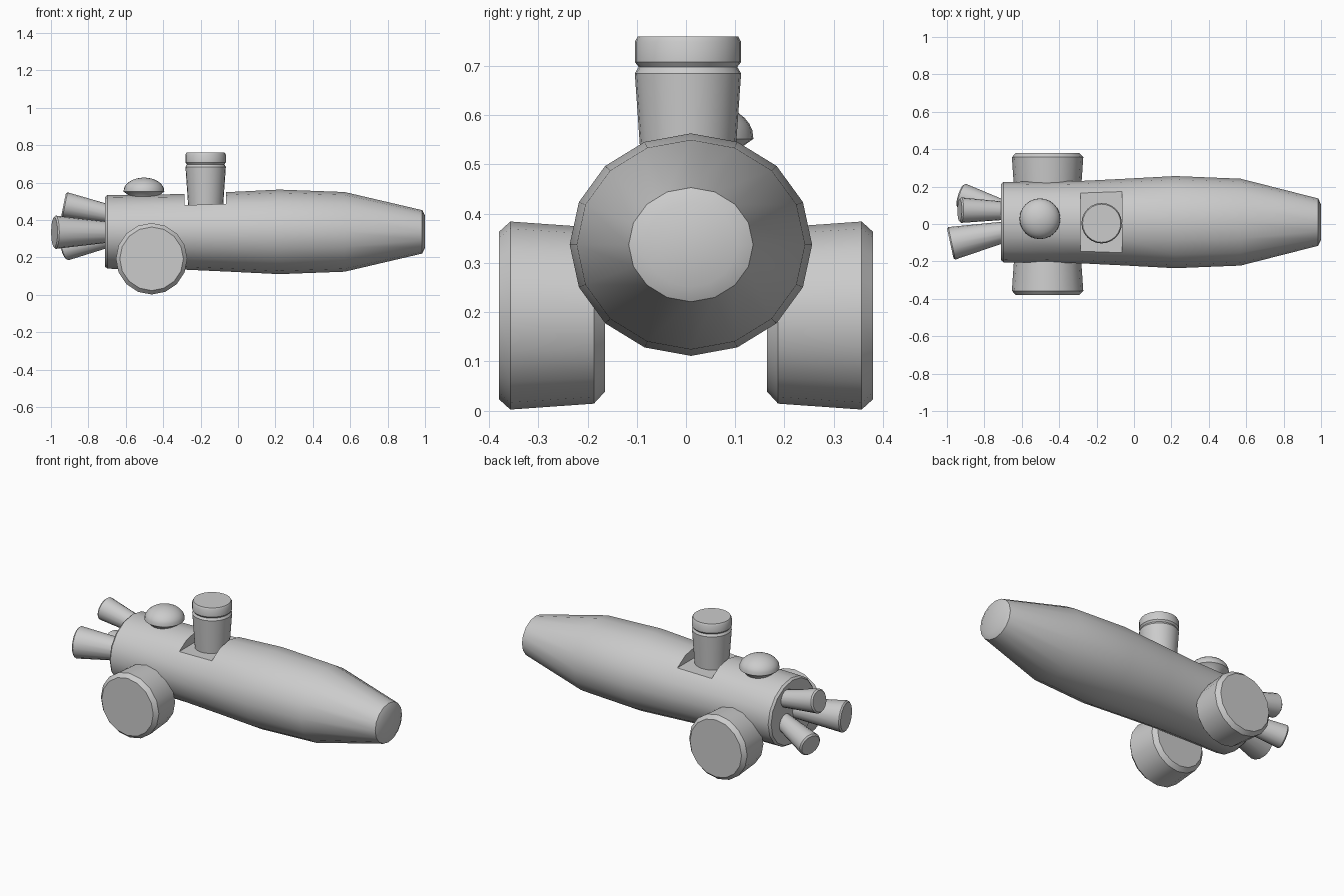
import bpy, bmesh
from math import sin, cos, pi, radians
from mathutils import Vector

if "Cube" in bpy.data.objects:
    bpy.data.objects.remove(bpy.data.objects["Cube"])


def make_object(name, rings):
    """Skin closed rings of points into a capped, angle-smoothed tube."""
    bm = bmesh.new()
    loops = [[bm.verts.new(p) for p in ring] for ring in rings]
    n = len(loops[0])
    for a, b in zip(loops, loops[1:]):
        for i in range(n):
            j = (i + 1) % n
            bm.faces.new((a[i], a[j], b[j], b[i]))
    bm.faces.new(loops[0][::-1])
    bm.faces.new(loops[-1])
    bmesh.ops.remove_doubles(bm, verts=bm.verts, dist=0.0005)
    bmesh.ops.recalc_face_normals(bm, faces=bm.faces)
    mesh = bpy.data.meshes.new(name)
    bm.to_mesh(mesh)
    bm.free()
    obj = bpy.data.objects.new(name, mesh)
    bpy.context.collection.objects.link(obj)
    bpy.ops.object.select_all(action='DESELECT')
    obj.select_set(True)
    bpy.context.view_layer.objects.active = obj
    bpy.ops.object.shade_smooth_by_angle(angle=radians(30))
    return obj


def lathe(name, origin, axis, profile, sides=16):
    """Revolve (distance, radius) pairs around an axis through origin."""
    origin = Vector(origin)
    rot = Vector(axis).to_track_quat('Z', 'Y')
    return make_object(name, [
        [origin + rot @ Vector((r * cos(2 * pi * i / sides), r * sin(2 * pi * i / sides), d))
         for i in range(sides)] for d, r in profile])


# Hull: oval tube along x; the doubled stations cut the flat-floored turret slot
stations = [(-0.71, 0.187, 0), (-0.698, 0.197, 0), (-0.285, 0.202, 0),
            (-0.285, 0.202, 1), (-0.065, 0.212, 1), (-0.065, 0.212, 0),
            (0.22, 0.226, 0), (0.57, 0.213, 0), (0.985, 0.116, 0), (1.0, 0.086, 0)]
hull_rings = []
for x, r, slot in stations:
    ring = []
    for i in range(16):
        a = 2 * pi * i / 16
        z = r * sin(a)
        if slot:
            z = min(z, r * sin(pi / 4))
        ring.append((x, 0.01 + 1.09 * r * cos(a), 0.337 + z))
    hull_rings.append(ring)
make_object("hull", hull_rings)

# Turret with a groove below its cap
lathe("turret", (-0.173, 0.004, 0), (0, 0, 1),
      [(0.47, 0.093), (0.685, 0.108), (0.698, 0.100), (0.708, 0.108),
       (0.749, 0.108), (0.76, 0.102)], 24)

# Low dome with a chamfered underside
dome = [(0.52, 0.075), (0.535, 0.085), (0.552, 0.109)]
dome += [(0.555 + 0.072 * sin(t * pi / 16), 0.109 * cos(t * pi / 16)) for t in range(1, 8)]
dome.append((0.627, 0.004))
lathe("dome", (-0.503, 0.028, 0), (0, 0, 1), dome, 24)

# Wheels on both sides
for side, label in ((-1, "right"), (1, "left")):
    lathe("wheel_" + label, (-0.462, 0, 0.193), (0, side, 0),
          [(0.165, 0.155), (0.187, 0.179), (0.357, 0.191), (0.38, 0.17)])

# Three flared exhausts splaying out of the tail
exhausts = [((-0.66, -0.035, 0.335), (-0.982, -0.105, 0.335), 0.052, 0.089),
            ((-0.66, 0.07, 0.428), (-0.932, 0.074, 0.483), 0.046, 0.068),
            ((-0.66, 0.065, 0.31), (-0.928, 0.153, 0.25), 0.046, 0.068)]
for k, (start, end, r0, r1) in enumerate(exhausts, 1):
    axis = Vector(end) - Vector(start)
    length = axis.length
    lathe("exhaust_%d" % k, start, axis,
          [(0, r0), (length - 0.008, r1), (length, r1 - 0.008)])
